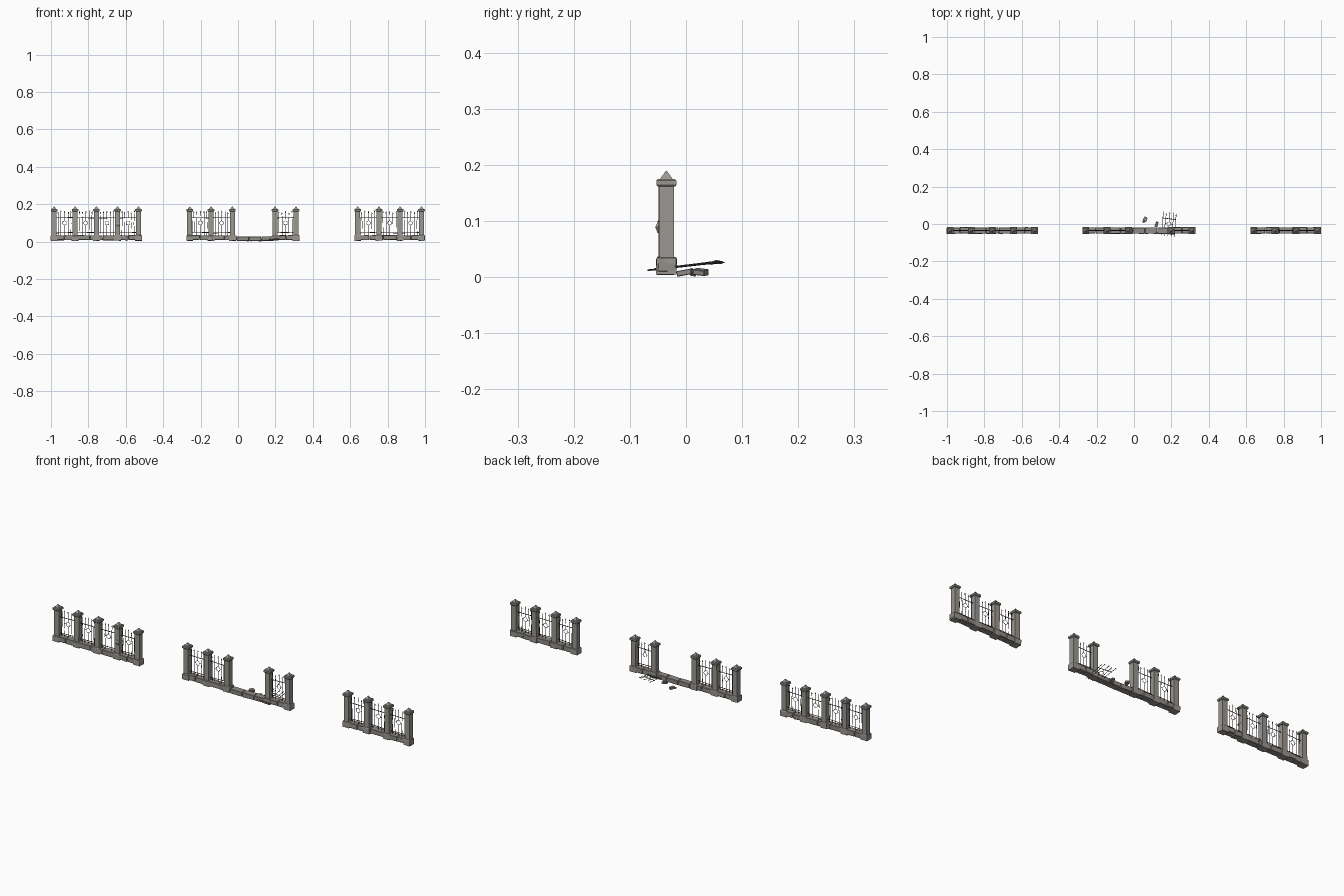
import bpy, bmesh, math, random
from mathutils import Matrix, Vector

if "Cube" in bpy.data.objects:
    bpy.data.objects.remove(bpy.data.objects["Cube"])

random.seed(4)
Y = -0.035          # centre line of the wall


def material(name, rgb):
    m = bpy.data.materials.new(name)
    m.diffuse_color = (*rgb, 1)
    m.use_nodes = True
    m.node_tree.nodes["Principled BSDF"].inputs["Base Color"].default_value = m.diffuse_color
    return m


STONE = material("stone", (0.33, 0.31, 0.28))
CURB = material("curb_stone", (0.28, 0.265, 0.245))
IRON = material("iron", (0.05, 0.05, 0.05))


def finish(bm, name, mat, bevel=0):
    bmesh.ops.recalc_face_normals(bm, faces=bm.faces)
    me = bpy.data.meshes.new(name)
    bm.to_mesh(me)
    bm.free()
    me.materials.append(mat)
    ob = bpy.data.objects.new(name, me)
    bpy.context.collection.objects.link(ob)
    if bevel:
        b = ob.modifiers.new("worn_edges", 'BEVEL')
        b.width, b.segments, b.limit_method = bevel, 1, 'ANGLE'
    return ob


def jit(a):
    return random.uniform(-a, a)


def loft(bm, rings):
    """Closed skin through a list of vertex rings."""
    rings = [[bm.verts.new(p) for p in r] for r in rings]
    n = len(rings[0])
    for a, b in zip(rings, rings[1:]):
        for i in range(n):
            bm.faces.new((a[i], a[(i + 1) % n], b[(i + 1) % n], b[i]))
    bm.faces.new(rings[0])
    bm.faces.new(rings[-1])


def square(x, y, z, h, j=0.0):
    return [(x + sx * h + jit(j), y + sy * h + jit(j), z + jit(j))
            for sx, sy in ((-1, -1), (1, -1), (1, 1), (-1, 1))]


def pillar(bm, x, cracked):
    # base block, shaft, cap slab and pyramid
    loft(bm, [square(x, Y, z, h, 0.0006) for z, h in
              ((0.005, .0178), (0.031, .0178), (0.034, .0160))])
    shaft = [square(x, Y, z, .0135, 0.0005) for z in (0.030, 0.075, 0.092, 0.108, 0.165)]
    if cracked:   # broken chunk pushed out of the front
        loft(bm, [square(x + .003, Y - .008, z, h, .0012) for z, h in
                  ((.079, .007), (.089, .0115), (.100, .007))])
    loft(bm, [shaft[0], shaft[-1]] if not cracked else shaft)
    loft(bm, [square(x, Y, z, h) for z, h in
              ((.161, .0155), (.164, .0178), (.172, .0178), (.175, .0150))])
    loft(bm, [square(x, Y, z, h) for z, h in ((.174, .012), (.189, .0008))])


def block(bm, c, size, rot=(0, 0, 0), j=0.001):
    m = (Matrix.Translation(c) @ Matrix.Rotation(rot[2], 4, 'Z')
         @ Matrix.Rotation(rot[1], 4, 'Y') @ Matrix.Rotation(rot[0], 4, 'X')
         @ Matrix.Diagonal((*size, 1)))
    for v in bmesh.ops.create_cube(bm, size=1, matrix=m)['verts']:
        v.co += Vector((jit(j), jit(j), jit(j)))


def rod(bm, a, b, M, r=0.0013, r2=None):
    a, b = M @ Vector(a), M @ Vector(b)
    d = b - a
    m = Matrix.Translation((a + b) / 2) @ d.to_track_quat('Z', 'Y').to_matrix().to_4x4()
    bmesh.ops.create_cone(bm, cap_ends=True, segments=4, radius1=r,
                          radius2=r if r2 is None else r2, depth=d.length, matrix=m)


def bar(bm, x, z0, z1, M, bent):
    # slightly bent bar with a spear tip
    mid = (x + jit(bent), jit(bent), (z0 + z1) / 2)
    top = (x + jit(bent), jit(bent), z1 - .012)
    rod(bm, (x, 0, z0), mid, M)
    rod(bm, mid, top, M)
    rod(bm, top, (top[0], top[1], z1 - .008), M, .0013, .0028)
    rod(bm, (top[0], top[1], z1 - .008), (top[0], top[1], z1), M, .0028, .0002)


def panel(bm, M, half=0.044, bent=0.002):
    # rails
    for z in (0.048, 0.128):
        rod(bm, (-half, 0, z + jit(.002)), (half, 0, z + jit(.002)), M, .0018)
    # upright bars
    for x in (-.034, -.019, .019, .034):
        bar(bm, x + jit(.001), .034, .163 + jit(.006), M, bent)
    # centre bar, interrupted by a ring
    rod(bm, (0, 0, .034), (0, 0, .089), M)
    bar(bm, 0, .111, .166, M, bent * .5)
    n, r = 12, .011
    pts = [(r * math.cos(t * math.tau / n), 0, .1 + r * math.sin(t * math.tau / n)) for t in range(n)]
    for i in range(n):
        rod(bm, pts[i], pts[(i + 1) % n], M, .0011)
    # little braces from the ring to the bars
    for s in (-1, 1):
        rod(bm, (s * r, 0, .1), (s * .019, 0, .1), M, .001)


# name, pillar positions, curb extent
SECTIONS = (
    ("left", (-.983, -.871, -.757, -.644, -.532), (-.999, -.516)),
    ("middle", (-.258, -.144, -.030, .198, .310), (-.271, .323)),
    ("right", (.640, .754, .867, .981), (.628, .999)),
)

for name, xs, (x0, x1) in SECTIONS:
    # pillars
    bm = bmesh.new()
    for x in xs:
        pillar(bm, x, abs(x + .644) < .01)
    finish(bm, name + "_pillars", STONE)

    # curb stones
    bm = bmesh.new()
    n = round((x1 - x0) / .068)
    w = (x1 - x0) / n
    for i in range(n):
        cx = x0 + w * (i + .5)
        low = .005 if 0 < cx < .17 else 0
        tilt = .07 if abs(cx + .62) < w / 2 else jit(.015)
        block(bm, (cx, Y + jit(.001), .0215 - low + jit(.001)),
              (w - .001, .033, .025 - low * .4), (jit(.03), tilt, jit(.015)))
    finish(bm, name + "_curb", CURB, .0015)

    # iron railings, skipping the collapsed bay
    bm = bmesh.new()
    for a, b in zip(xs, xs[1:]):
        if b - a < .15:
            panel(bm, Matrix.Translation(((a + b) / 2, Y, 0)))
    finish(bm, name + "_railings", IRON)

# fallen railing panel lying across the curb
bm = bmesh.new()
M = (Matrix.Translation((.178, -.099, .0085)) @ Matrix.Rotation(math.radians(-5), 4, 'Z')
     @ Matrix.Rotation(math.radians(-83.5), 4, 'X'))
panel(bm, M, .037, .0015)
finish(bm, "fallen_railing", IRON)

# loose stones behind the gap
bm = bmesh.new()
block(bm, (.060, .026, .009), (.019, .024, .010), (-.1, .1, -.5))
block(bm, (.121, -.002, .008), (.014, .028, .010), (.2, .05, -.3))
block(bm, (.052, .012, .005), (.010, .010, .006), (0, .2, .4))
finish(bm, "loose_stones", CURB, .001)
